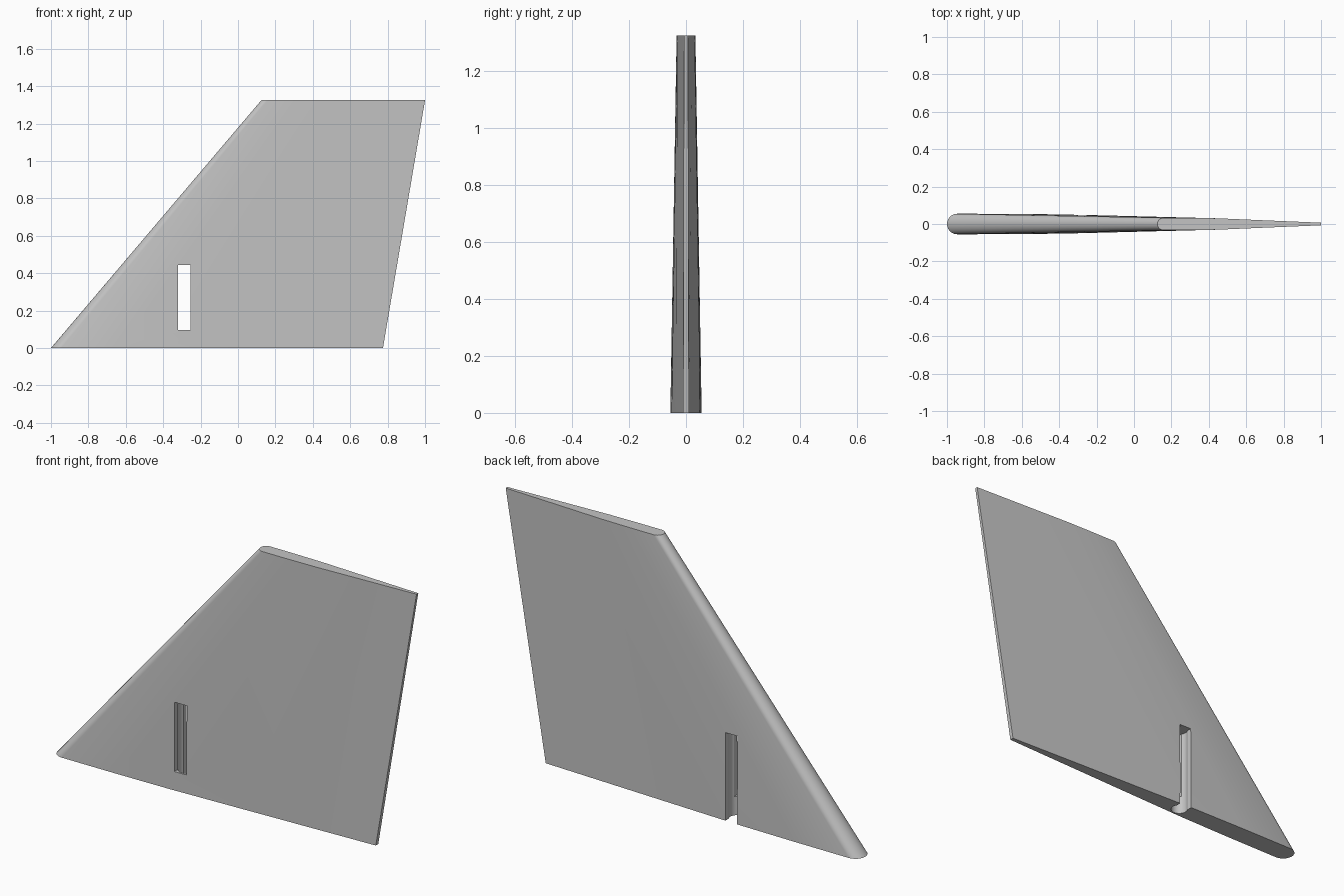
import bpy, bmesh
from math import pi, sin, cos

cube = bpy.data.objects.get("Cube")
if cube:
    bpy.data.objects.remove(cube, do_unlink=True)

grey = bpy.data.materials.new("light_grey")
grey.use_nodes = True
colour = (0.55, 0.55, 0.55, 1)
grey.diffuse_color = colour
grey.node_tree.nodes["Principled BSDF"].inputs["Base Color"].default_value = colour


def section(x0, x1, z, r, tail):
    """Closed aerofoil outline: round nose, gently thinning flanks, blunt tail."""
    n = 12
    pts = [(x0 + r - r * sin(pi * i / n), r * cos(pi * i / n), z) for i in range(n + 1)]
    flank = [(0.2, 0.99), (0.37, 0.92), (0.63, 0.62)]
    lower = [(x0 + (x1 - x0) * t, -r * k, z) for t, k in flank] + [(x1, -tail, z)]
    upper = [(x, -y, zz) for x, y, zz in reversed(lower)]
    return pts + lower + upper


def make_object(name, bm):
    bmesh.ops.recalc_face_normals(bm, faces=bm.faces)
    mesh = bpy.data.meshes.new(name)
    bm.to_mesh(mesh)
    bm.free()
    mesh.materials.append(grey)
    obj = bpy.data.objects.new(name, mesh)
    bpy.context.collection.objects.link(obj)
    return obj


def box_cutter(name, lo, hi):
    bm = bmesh.new()
    bmesh.ops.create_cube(bm, size=1)
    for v in bm.verts:
        v.co = [a + (c + 0.5) * (b - a) for a, b, c in zip(lo, hi, v.co)]
    return make_object(name, bm)


# Swept, tapered fin lofted between root and tip
bm = bmesh.new()
root = [bm.verts.new(p) for p in section(-1.0, 0.775, 0, 0.055, 0.010)]
tip = [bm.verts.new(p) for p in section(0.125, 1.0, 1.325, 0.033, 0.007)]
count = len(root)
for i in range(count):
    j = (i + 1) % count
    bm.faces.new((root[i], root[j], tip[j], tip[i]))
bm.faces.new(root)
bm.faces.new(tip)
fin = make_object("fin", bm)

# Slot through the fin, open to the root on the back, with a round channel inside
left, right, top = -0.32, -0.253, 0.443
cutters = [
    box_cutter("slot_cutter", (left, -0.2, 0.095), (right, 0.2, top)),
    box_cutter("back_slot_cutter", (left, 0.0, -0.1), (right, 0.2, top)),
]
bm = bmesh.new()
bmesh.ops.create_cone(bm, cap_ends=True, segments=24, radius1=0.04, radius2=0.04, depth=top + 0.1)
bmesh.ops.translate(bm, verts=bm.verts, vec=((left + right) / 2, 0, (top - 0.1) / 2))
cutters.append(make_object("channel_cutter", bm))

bpy.ops.object.select_all(action='DESELECT')
bpy.context.view_layer.objects.active = fin
fin.select_set(True)
for cutter in cutters:
    mod = fin.modifiers.new(cutter.name, 'BOOLEAN')
    mod.operation = 'DIFFERENCE'
    mod.solver = 'EXACT'
    mod.object = cutter
    bpy.ops.object.modifier_apply(modifier=mod.name)
    bpy.data.objects.remove(cutter, do_unlink=True)

bpy.ops.object.shade_smooth_by_angle(angle=pi / 6)
